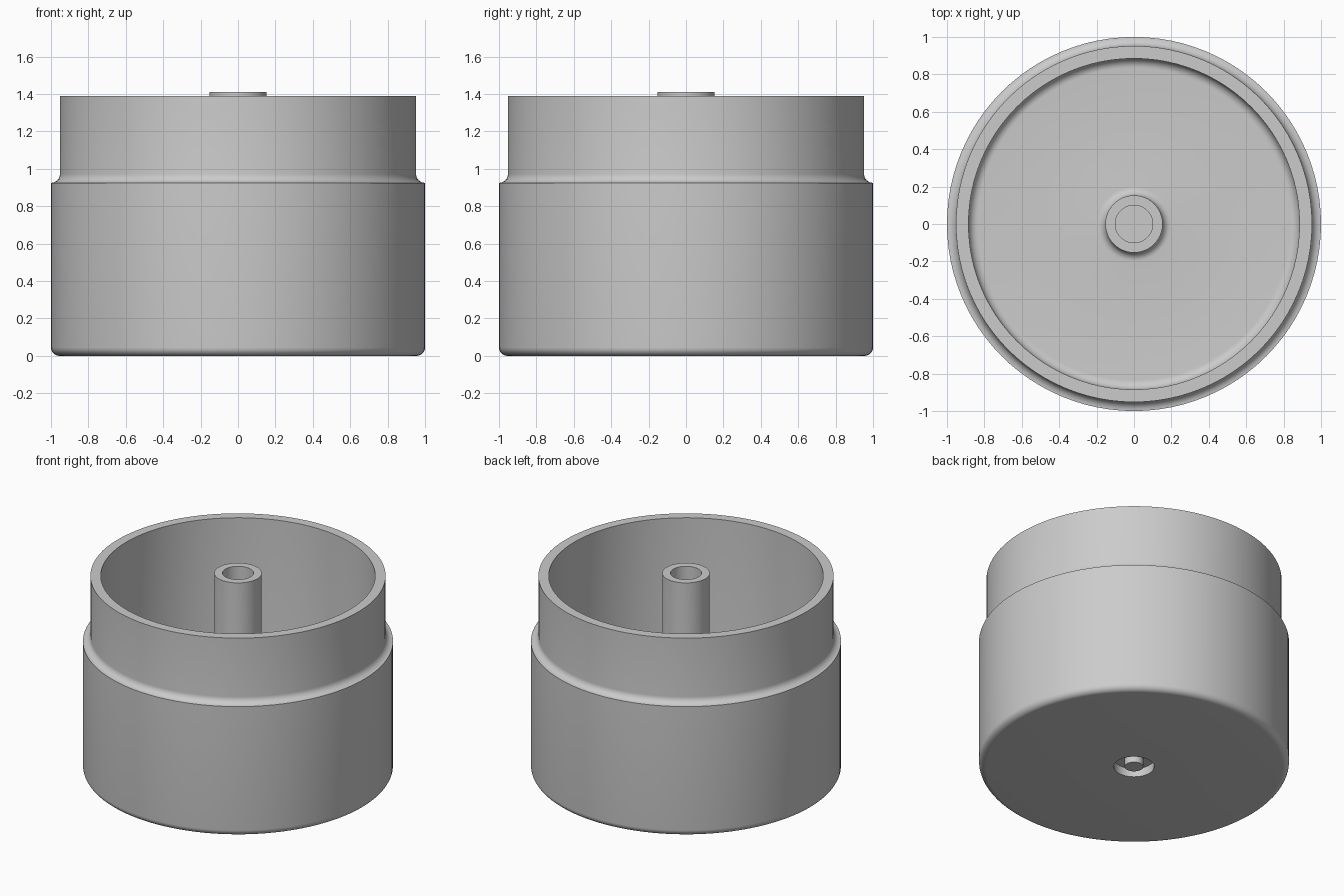
import bpy, bmesh
from math import sin, cos, pi, radians

cube = bpy.data.objects.get("Cube")
if cube:
    bpy.data.objects.remove(cube, do_unlink=True)

SEGMENTS = 96
RIM_Z, POST_Z, FLOOR_Z = 1.39, 1.41, 0.12
WALL_IN, WALL_OUT, BASE_R = 0.885, 0.952, 1.0
POST_R, BORE_R, BORE_Z = 0.153, 0.1, 0.12
RECESS_R, RECESS_Z, PIN_R = 0.13, 0.06, 0.06

grey = bpy.data.materials.new("plain_grey")
grey.use_nodes = True
grey.diffuse_color = (0.6, 0.6, 0.6, 1)
grey.node_tree.nodes["Principled BSDF"].inputs["Base Color"].default_value = (0.6, 0.6, 0.6, 1)


def arc(cx, cz, r, start, end, steps=8):
    """Points of a fillet in the radius/height plane."""
    angles = [radians(start + (end - start) * i / steps) for i in range(steps + 1)]
    return [(cx + r * cos(a), cz + r * sin(a)) for a in angles]


def lathe(name, profile):
    """Revolve a profile that starts and ends on the z axis."""
    bm = bmesh.new()
    verts = [bm.verts.new((r, 0, z)) for r, z in profile]
    edges = [bm.edges.new(pair) for pair in zip(verts, verts[1:])]
    bmesh.ops.spin(bm, geom=verts + edges, cent=(0, 0, 0), axis=(0, 0, 1),
                   angle=2 * pi, steps=SEGMENTS)
    bmesh.ops.remove_doubles(bm, verts=bm.verts, dist=1e-4)
    bmesh.ops.recalc_face_normals(bm, faces=bm.faces)
    mesh = bpy.data.meshes.new(name)
    bm.to_mesh(mesh)
    bm.free()
    mesh.materials.append(grey)
    obj = bpy.data.objects.new(name, mesh)
    bpy.context.collection.objects.link(obj)
    bpy.ops.object.select_all(action='DESELECT')
    obj.select_set(True)
    bpy.context.view_layer.objects.active = obj
    bpy.ops.object.shade_smooth_by_angle(angle=radians(30))
    return obj


# underside: centre pin inside a shallow round recess
profile = [(0, 0), (PIN_R, 0), (PIN_R, RECESS_Z), (RECESS_R, RECESS_Z), (RECESS_R, 0)]
# outside wall: rounded foot, filleted shoulder, narrower neck
profile += arc(BASE_R - 0.045, 0.045, 0.045, -90, 0)
profile += arc(BASE_R, 0.973, 0.048, 270, 180)
# rim and inside wall, with a fillet at the floor
profile += [(WALL_OUT, RIM_Z), (WALL_IN, RIM_Z)]
profile += arc(WALL_IN - 0.05, FLOOR_Z + 0.05, 0.05, 0, -90)
# centre post with a fillet at its base and a blind bore
profile += arc(POST_R + 0.045, FLOOR_Z + 0.045, 0.045, 270, 180)
profile += [(POST_R, POST_Z), (BORE_R, POST_Z), (BORE_R, BORE_Z), (0, BORE_Z)]

lathe("cup_body", profile)
